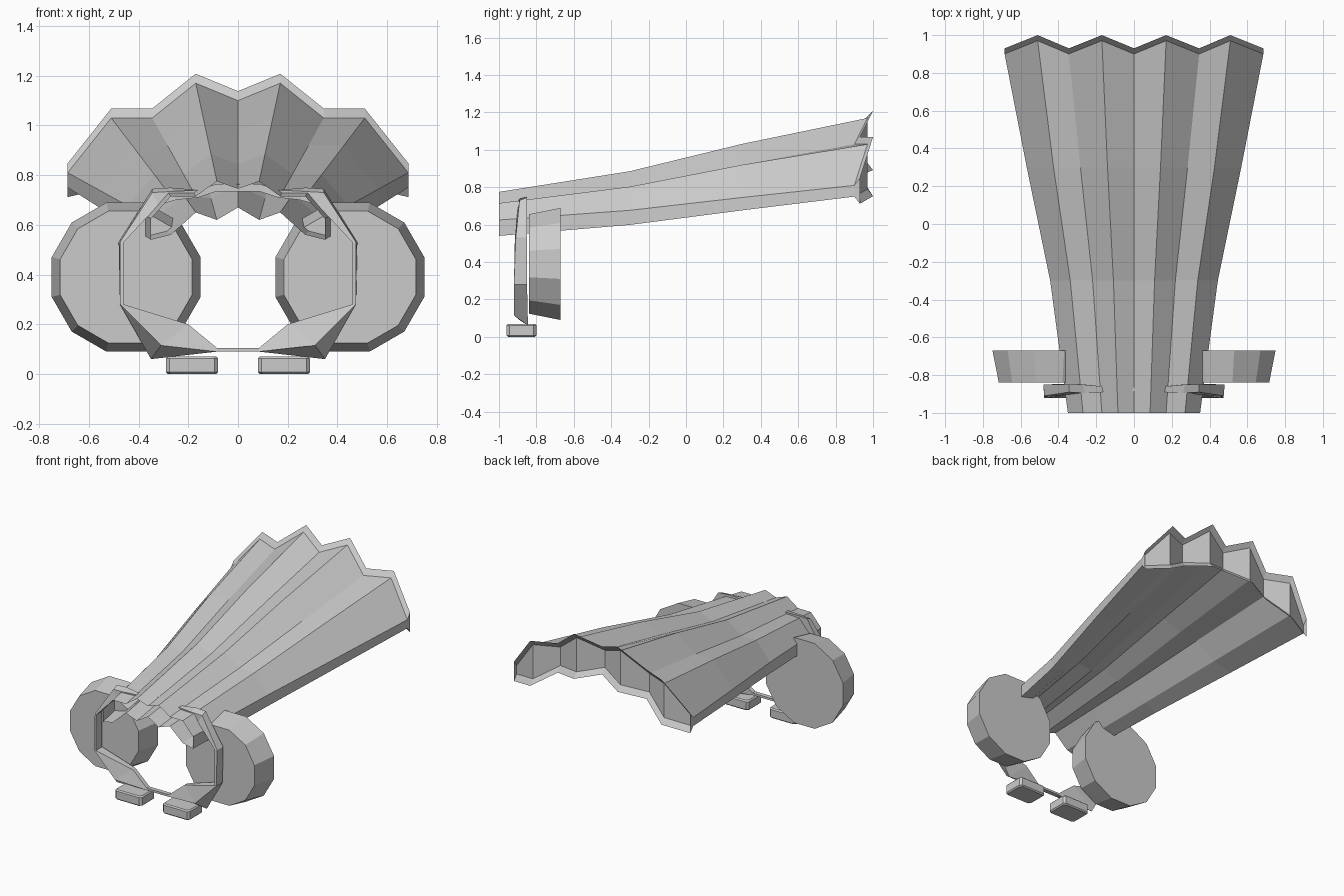
import bpy, bmesh
from math import pi, cos, sin

if "Cube" in bpy.data.objects:
    bpy.data.objects.remove(bpy.data.objects["Cube"])


def make(name, verts, faces):
    me = bpy.data.meshes.new(name)
    me.from_pydata(verts, [], faces)
    bm = bmesh.new()
    bm.from_mesh(me)
    bmesh.ops.recalc_face_normals(bm, faces=bm.faces[:])
    bm.to_mesh(me)
    bm.free()
    ob = bpy.data.objects.new(name, me)
    bpy.context.collection.objects.link(ob)
    return ob


def loft(name, rings, caps=False):
    n = len(rings[0])
    verts = [v for r in rings for v in r]
    faces = [(k * n + i, k * n + (i + 1) % n, (k + 1) * n + (i + 1) % n, (k + 1) * n + i)
             for k in range(len(rings) - 1) for i in range(n)]
    if caps:
        faces += [tuple(range(n)), tuple(range(len(verts) - n, len(verts)))]
    return make(name, verts, faces)


# Pleated hollow cape: half profiles at the front and rear, from centre to edge
X0, X1 = (0, .085, .17, .27, .35), (0, .17, .345, .51, .685)
TOP0, TOP1 = (.745, .775, .715, .715, .625), (1.10, 1.17, 1.03, 1.03, .81)
BOT0, BOT1 = (.67, .62, .65, .56, .54), (.98, .93, .90, .79, .75)


def cape_ring(t, y, zig=0, flare=0):
    def pt(c, a, b, s):
        i = abs(c)
        x = X0[i] + (X1[i] - X0[i]) * t
        return (x if c >= 0 else -x, y + (zig if i % 2 else 0), a[i] + (b[i] - a[i]) * t + s * flare)
    return ([pt(c, TOP0, TOP1, 1) for c in range(-4, 5)] +
            [pt(c, BOT0, BOT1, -1) for c in range(4, -5, -1)])


end = cape_ring(1, .90, .07)
loft("cape", [cape_ring(0, -1), cape_ring(.28, -.3), cape_ring(.65, .3), end,
              cape_ring(1, .93, .07, .038)])
# Recessed wall closing the rear of the cape
make("cape_end", end, [(i, i + 1, 16 - i, 17 - i) for i in range(8)])

for s, side in ((-1, "left"), (1, "right")):
    # Tapered twelve-sided disc
    def disc_ring(y, r):
        return [(s * .45 + r * cos(pi / 12 + i * pi / 6), y,
                 .39 + r * sin(pi / 12 + i * pi / 6)) for i in range(12)]
    loft("disc_" + side, [disc_ring(-.84, .275), disc_ring(-.67, .31)], True)

    # Flat chamfered foot
    def foot_ring(z, d):
        x0, x1, y0, y1, c = .08 + d, .29 - d, -.96 + d, -.80 - d, .015
        return [(s * x, y, z) for x, y in (
            (x0 + c, y0), (x1 - c, y0), (x1, y0 + c), (x1, y1 - c),
            (x1 - c, y1), (x0 + c, y1), (x0, y1 - c), (x0, y0 + c))]
    loft("foot_" + side, [foot_ring(0, .008), foot_ring(.008, 0),
                          foot_ring(.062, 0), foot_ring(.07, .008)], True)

# Thin frame: front outer, front inner, back inner, back outer (x, y, z)
half = [
    [(.085, -.89, .09), (.085, -.89, .105), (.085, -.86, .105), (.085, -.86, .09)],
    [(.31, -.92, .115), (.20, -.88, .20), (.20, -.85, .20), (.35, -.845, .06)],
    [(.475, -.92, .28), (.46, -.92, .28), (.46, -.85, .28), (.475, -.85, .28)],
    [(.475, -.91, .53), (.46, -.915, .53), (.46, -.85, .53), (.48, -.85, .53)],
    [(.345, -.89, .73), (.32, -.90, .68), (.32, -.85, .68), (.345, -.85, .745)],
    [(.26, -.895, .735), (.25, -.89, .70), (.25, -.85, .70), (.27, -.85, .75)],
    [(.16, -.89, .74), (.16, -.89, .71), (.16, -.86, .71), (.16, -.86, .74)],
    [(.085, -.885, .765), (.085, -.885, .735), (.085, -.865, .735), (.085, -.865, .765)],
]
other = [[(-x, y, z) for x, y, z in r] for r in reversed(half)]
loft("frame", half + other + [half[0]])
